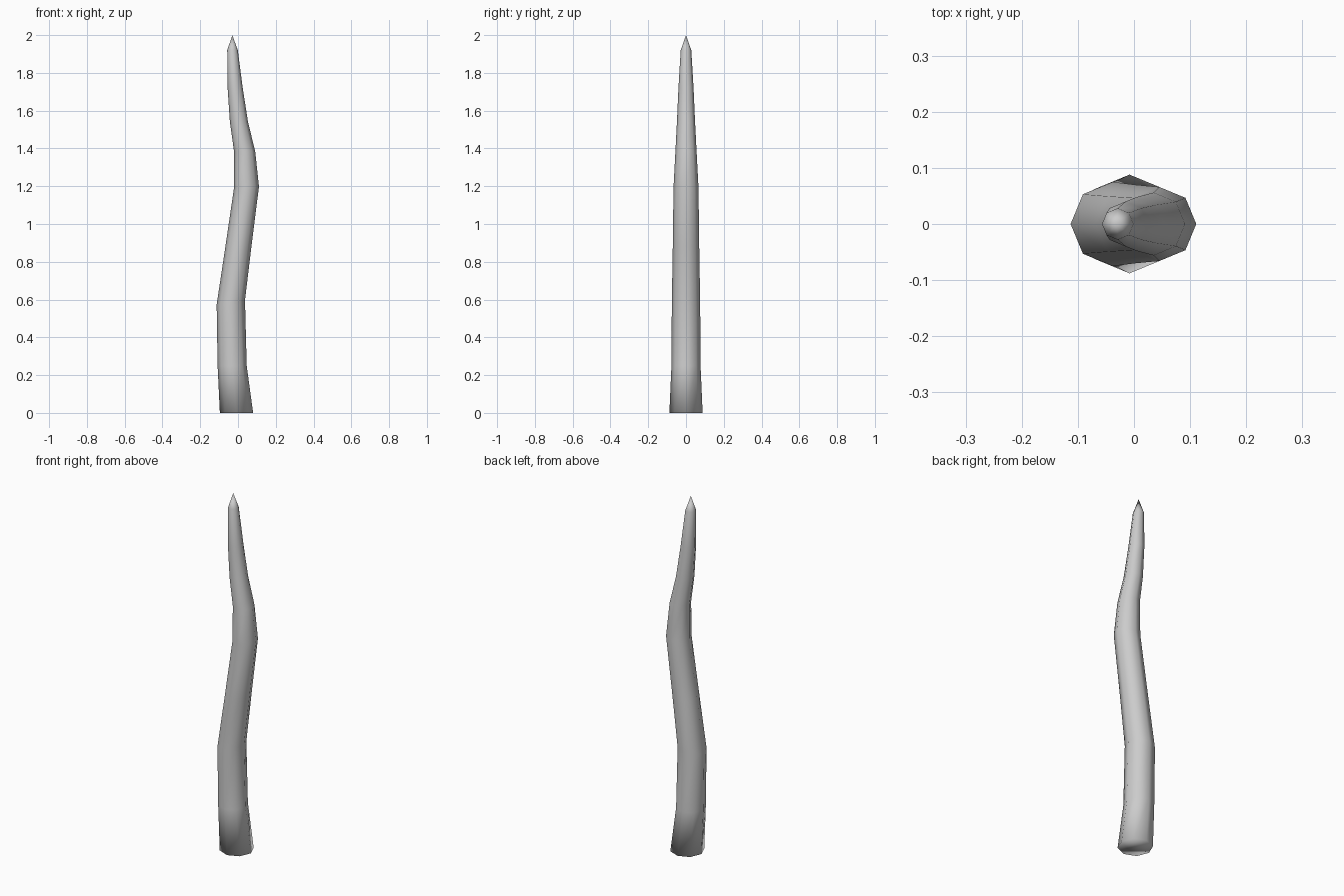
import bpy, bmesh
from math import sin, cos, pi

if "Cube" in bpy.data.objects:
    bpy.data.objects.remove(bpy.data.objects["Cube"])

SIDES = 8
# Ring stations along the wavy stalk: centre x, centre z, radius, tilt (dz at +x side)
RINGS = [
    (-0.008, 0.00, 0.088, 0.0),
    (-0.031, 0.25, 0.077, 0.0),
    (-0.038, 0.585, 0.075, 0.012),
    (0.002, 0.88, 0.070, 0.008),
    (0.045, 1.195, 0.066, 0.003),
    (0.035, 1.385, 0.056, 0.0),
    (0.005, 1.54, 0.048, 0.0),
    (-0.015, 1.72, 0.040, 0.0),
    (-0.029, 1.92, 0.028, 0.0),
]
TIP = (-0.03, 0, 2.0)

# Spike: octagonal tube swept through the rings, closed at base and tip
bm = bmesh.new()
loops = []
for cx, cz, r, tilt in RINGS:
    loops.append([bm.verts.new((cx + r * cos(a), r * sin(a), cz + tilt * cos(a)))
                  for a in (2 * pi * i / SIDES for i in range(SIDES))])
for lo, hi in zip(loops, loops[1:]):
    for i in range(SIDES):
        j = (i + 1) % SIDES
        bm.faces.new((lo[i], lo[j], hi[j], hi[i]))
tip = bm.verts.new(TIP)
for i in range(SIDES):
    bm.faces.new((loops[-1][i], loops[-1][(i + 1) % SIDES], tip))
bm.faces.new(loops[0][::-1])
for f in bm.faces:
    f.smooth = True

mesh = bpy.data.meshes.new("wavy_spike")
bm.to_mesh(mesh)
bm.free()
bpy.context.collection.objects.link(bpy.data.objects.new("wavy_spike", mesh))
